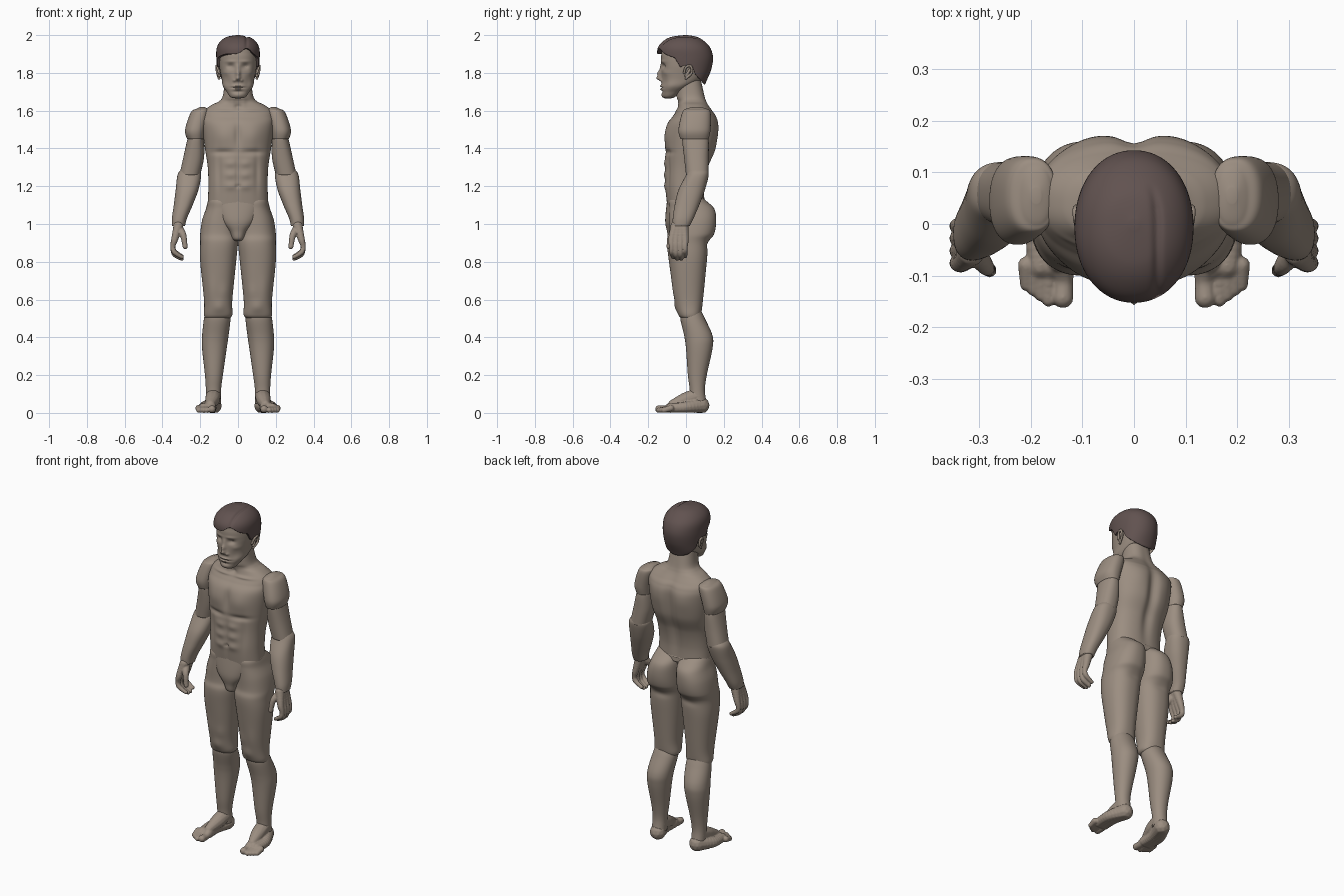
import bpy, bmesh
from math import sin, cos, pi, exp, copysign
from mathutils import Matrix, Vector

# Sides, sizes and strengths of the sculpting strokes
FRONT, BACK = -1, 1
FINE, THIN, SLIM, WIDE, BROAD = .004, .008, .014, .03, .06
SLIGHT, SOFT, FIRM, DEEP = .004, .007, .012, .022

cube = bpy.data.objects.get("Cube")
if cube:
    bpy.data.objects.remove(cube)


def material(name, red, green, blue):
    colour = (red, green, blue, 1)
    mat = bpy.data.materials.new(name)
    mat.use_nodes = True
    mat.diffuse_color = colour
    mat.node_tree.nodes["Principled BSDF"].inputs["Base Color"].default_value = colour
    return mat


skin = material("warm grey skin", .33, .27, .22)
dark = material("dark brown hair", .12, .085, .08)


def spline(rows, steps):
    """Catmull-Rom points through rows of equal length."""
    rows = [Vector(row) for row in rows]
    padded = [rows[0]] + rows + [rows[-1]]
    for before, start, end, after in zip(padded, padded[1:], padded[2:], padded[3:]):
        leave, arrive = (end - before) / 2, (after - start) / 2
        for i in range(steps):
            t = i / steps
            ease = t * t * (3 - 2 * t)
            yield (start.lerp(end, ease) + leave * t * (1 - t) ** 2
                   - arrive * t * t * (1 - t))
    yield rows[-1]


def finish(name, bm, mat, mirror):
    bmesh.ops.recalc_face_normals(bm, faces=bm.faces)
    mesh = bpy.data.meshes.new(name)
    bm.to_mesh(mesh)
    bm.free()
    mesh.materials.append(mat)
    mesh.shade_smooth()
    obj = bpy.data.objects.new(name, mesh)
    bpy.context.collection.objects.link(obj)
    if mirror:
        obj.modifiers.new("mirror", "MIRROR").use_mirror_merge = False
    return obj


def sculpt(bm, strokes):
    """Push the surface in or out: side, x, z, width, height, amount."""
    bmesh.ops.recalc_face_normals(bm, faces=bm.faces)
    bm.normal_update()
    for vert in bm.verts:
        facing, x, z = vert.normal.y, abs(vert.co.x), vert.co.z
        for side, centre_x, centre_z, width, height, amount in strokes:
            spread = ((x - centre_x) / width) ** 2 + ((z - centre_z) / height) ** 2
            vert.co.y += side * amount * exp(-spread) * max(0, facing * side)


def loft(name, rows, mat=skin, power=2.3, around=48, steps=10,
         strokes=(), mirror=False, reshape=None):
    """Stack rounded sections: height, left edge, right edge, front, back."""
    bm = bmesh.new()
    rings = []
    for z, left, right, front, back in spline(rows, steps):
        ring = []
        for k in range(around):
            angle = 2 * pi * k / around
            across, along = (copysign(abs(w) ** (2 / power), w)
                             for w in (cos(angle), sin(angle)))
            ring.append(bm.verts.new(((left + right + (right - left) * across) / 2,
                                      (front + back + (back - front) * along) / 2, z)))
        rings.append(ring)
    for low, high in zip(rings, rings[1:]):
        for k in range(around):
            bm.faces.new((low[k - 1], low[k], high[k], high[k - 1]))
    bm.faces.new(rings[0])
    bm.faces.new(rings[-1])
    if strokes:
        sculpt(bm, strokes)
    if reshape:
        for vert in bm.verts:
            vert.co.z = reshape(*vert.co)
        bmesh.ops.remove_doubles(bm, verts=bm.verts, dist=.0002)
    finish(name, bm, mat, mirror)


def centred(rows):
    return [(z, -half, half, front, back) for z, half, front, back in rows]


def clay(name, chains, voxel):
    """Melt chains of beads (x, y, z, radius) into one smooth mirrored form."""
    bm = bmesh.new()
    for chain in chains:
        for x, y, z, radius in spline(chain, 6):
            bmesh.ops.create_icosphere(bm, subdivisions=2, radius=radius,
                                       matrix=Matrix.Translation((x, y, z)))
    for vert in bm.verts:
        vert.co.z = max(vert.co.z, 0)
    obj = finish(name, bm, skin, True)
    remesh = obj.modifiers.new("melt", "REMESH")
    remesh.mode = "VOXEL"
    remesh.voxel_size = voxel
    remesh.use_smooth_shade = True
    smooth = obj.modifiers.new("soften", "SMOOTH")
    smooth.factor, smooth.iterations = .5, 3


# Torso and neck: chest, breastbone, ribs, belly, collarbones, throat and spine
muscles = [(FRONT, .08, 1.47, BROAD, BROAD, FIRM), (FRONT, 0, 1.47, SLIM, BROAD, -FIRM),
           (FRONT, .08, 1.38, BROAD, SLIM, -FIRM), (FRONT, 0, 1.25, THIN, .1, -SOFT),
           (FRONT, 0, 1.2, THIN, THIN, -FIRM), (FRONT, .1, 1.27, SLIM, .1, -SOFT),
           (FRONT, .07, 1.6, BROAD, THIN, SOFT), (FRONT, 0, 1.62, SLIM, SLIM, -FIRM),
           (FRONT, .03, 1.65, SLIM, WIDE, SLIGHT),
           (BACK, 0, 1.4, WIDE, .2, -DEEP), (BACK, .09, 1.5, BROAD, BROAD, SOFT)]
muscles += [(FRONT, .04, z, WIDE, .02, SOFT) for z in (1.2, 1.26, 1.32)]
loft("torso", centred([
    (1.1, .16, -.1, .1), (1.2, .157, -.11, .1), (1.3, .16, -.11, .12),
    (1.4, .175, -.11, .16), (1.52, .19, -.1, .17), (1.57, .19, -.07, .16),
    (1.6, .18, -.05, .14), (1.63, .14, -.04, .12), (1.65, .1, -.04, .11),
    (1.68, .08, -.05, .1), (1.76, .07, -.05, .08)]),
    power=2.4, around=128, steps=14, strokes=muscles)

# Pelvis wedge between the thighs
loft("pelvis", centred([
    (.91, .01, -.06, -.03), (.92, .03, -.09, 0), (.96, .05, -.1, .03),
    (1.02, .1, -.11, .05), (1.13, .16, -.1, .1)]))

# Thighs with buttocks and kneecaps
loft("thighs", [
    (1.15, .01, .15, -.07, .07), (1.12, 0, .16, -.09, .11),
    (1.08, 0, .17, -.09, .15), (1.02, 0, .19, -.09, .16), (.95, 0, .2, -.09, .15),
    (.9, 0, .2, -.1, .12), (.8, .01, .2, -.09, .11), (.6, .03, .18, -.06, .09),
    (.52, .03, .18, -.04, .08), (.5, .05, .17, -.02, .07)],
    around=64, mirror=True, strokes=[
        (FRONT, .1, .56, WIDE, WIDE, SOFT), (FRONT, .07, .64, WIDE, WIDE, SLIGHT),
        (FRONT, .14, .65, WIDE, BROAD, SLIGHT), (BACK, .09, .89, BROAD, .02, -SOFT)])

# Lower legs
loft("lower_legs", [
    (.54, .05, .17, -.02, .08), (.5, .04, .18, -.03, .1), (.41, .05, .19, -.01, .14),
    (.34, .06, .19, 0, .14), (.2, .08, .175, .01, .11), (.12, .09, .17, .02, .1),
    (.05, .09, .17, .02, .11)], mirror=True, power=2.1)

# Feet: arches from the heel to the ball, an instep, then five toes
heel = (.13, .08, .04, .045)
feet = [[heel, (x, 0, .03, .03), (x, -.08, .026, .027)] for x in (.14, .16, .18)]
feet.append([(.13, .06, .09, .042), (.135, 0, .07, .04), (.145, -.07, .045, .025)])
feet.append([(.14, -.08, .03, .026), (.137, -.11, .02, .02), (.138, -.143, .02, .021)])
for i in range(4):
    x, tip = .166 + SLIM * i, .01 * i - .147
    feet.append([(x, -.08, .025, .018), (x, tip, .014, SLIM)])
clay("feet", feet, .004)

# Arms in three overlapping pieces
loft("shoulders", [
    (1.62, .18, .2, .04, .07), (1.61, .16, .22, 0, .11), (1.59, .15, .25, -.02, .13),
    (1.5, .17, .28, -.04, .13), (1.45, .18, .27, -.03, .12)], mirror=True)
loft("upper_arms", [
    (1.48, .19, .26, -.02, .11), (1.44, .18, .27, -.02, .12),
    (1.35, .18, .29, -.01, .12), (1.26, .2, .31, 0, .12)], mirror=True)
loft("forearms", [
    (1.29, .21, .3, .01, .11), (1.26, .195, .32, 0, .12), (1.18, .21, .33, -.04, .1),
    (1.1, .24, .34, -.06, .07), (1.03, .27, .35, -.07, .04),
    (.99, .28, .35, -.07, .02)], mirror=True)

# Hands: each finger starts in the palm and curls inward
hands = [[(.31, -.05, .97, .024), (.29, -.08, .94, .018), (.28, -.09, .88, SLIM)]]
for y, lift in ((-.076, .01), (-.052, 0), (-.028, 0), (-.004, SLIM)):
    hands.append([(.316, .6 * y - .01, .99, .027), (.335, y, .92, .019),
                  (.345, y, .88, SLIM), (.336, y, .84 + lift, SLIM),
                  (.297, .9 * y, .815 + lift, .011)])
clay("hands", hands, .004)

# Face: eye sockets and brows, the nose, the lips, then chin and cheeks
face = [(FRONT, .04, 1.835, .02, SLIM, -SLIM), (FRONT, .04, 1.86, WIDE, THIN, SLIGHT),
        (FRONT, 0, 1.83, SLIM, .02, SOFT), (FRONT, 0, 1.795, FIRM, .02, DEEP),
        (FRONT, 0, 1.77, SLIM, FIRM, DEEP), (FRONT, .02, 1.76, THIN, THIN, THIN),
        (FRONT, 0, 1.73, WIDE, SOFT, THIN), (FRONT, 0, 1.722, WIDE, FINE, -SOFT),
        (FRONT, 0, 1.714, .02, SOFT, THIN), (FRONT, 0, 1.7, WIDE, SOFT, -SLIGHT),
        (FRONT, 0, 1.68, WIDE, SLIM, SOFT), (FRONT, .07, 1.8, .02, SLIM, SOFT),
        (FRONT, .055, 1.75, .02, WIDE, -SOFT)]
loft("head", centred([
    (1.665, .01, -.11, -.08), (1.672, .04, -.12, -.06), (1.7, .06, -.127, -.02),
    (1.73, .08, -.13, .03), (1.77, .087, -.13, .09), (1.84, .1, -.13, .125),
    (1.9, .1, -.13, .13), (1.95, .085, -.11, .1), (1.985, .01, -.01, .01)]),
    around=160, steps=16, strokes=face)
clay("eyes", [[(.04, -.096, 1.834, .0155)]], .002)
rim = [(.1, -.01, 1.8), (.11, 0, 1.83), (.113, .025, 1.835), (.11, .03, 1.8), (.1, 0, 1.77)]
clay("ears", [[(*point, SOFT) for point in rim],
              [(.1, 0, 1.785, THIN), (.1, .02, 1.815, THIN)]], .002)

# Hair: a cap trimmed along the hairline, with a side parting
hairline = [(-.2, 1.9), (-.13, 1.9), (-.06, 1.88), (-.03, 1.83), (-.01, 1.84),
            (.03, 1.84), (.05, 1.79), (.1, 1.735), (.2, 1.73)]


def trim(x, y, z):
    parting = .045 - 2 * max(0, y) ** 2
    if y < .08:
        z -= SOFT * exp(-((x - parting) / THIN) ** 2) * min(1, (.08 - y) / .05)
    for (near, low), (far, high) in zip(hairline, hairline[1:]):
        if near <= y < far:
            edge = low + (high - low) * (y - near) / (far - near)
    if y < -.06:
        edge += WIDE * exp(-((x - parting) / WIDE) ** 2)
    return max(z, edge)


loft("hair", centred([
    (1.73, .03, -.03, .08), (1.74, .07, -.05, .1), (1.76, .1, -.08, .11),
    (1.82, .11, -.13, .134), (1.88, .115, -.15, .143), (1.93, .113, -.15, .13),
    (1.965, .095, -.125, .1), (1.99, .06, -.08, .06), (2, .01, -.01, .01)]),
    mat=dark, power=2.1, around=112, steps=12, reshape=trim)
